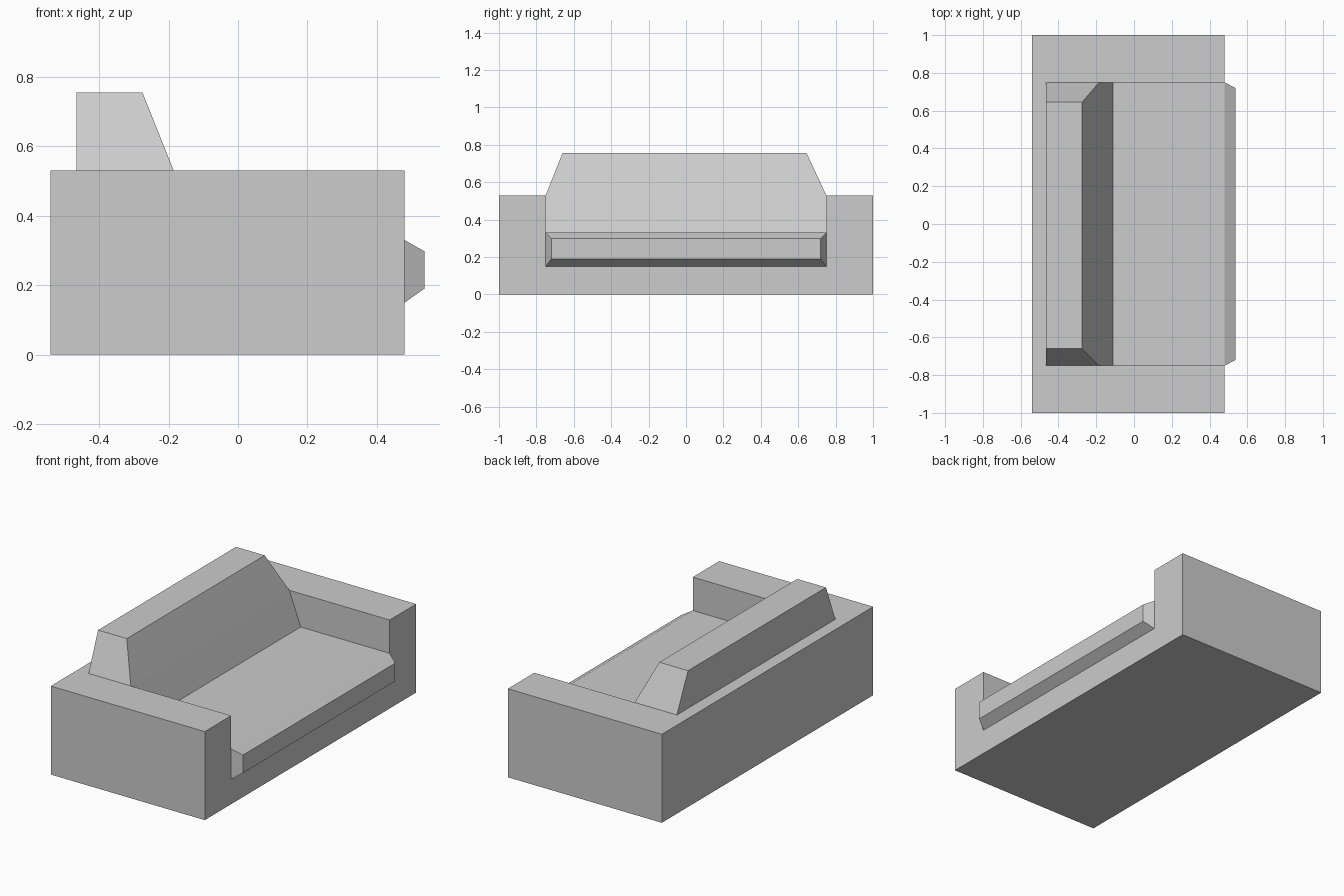
import bpy, bmesh

if "Cube" in bpy.data.objects:
    bpy.data.objects.remove(bpy.data.objects["Cube"])

grey = bpy.data.materials.new("light_grey")
grey.diffuse_color = (0.604, 0.604, 0.604, 1)
grey.use_nodes = True
grey.node_tree.nodes["Principled BSDF"].inputs["Base Color"].default_value = grey.diffuse_color

# Shared dimensions
BACK, FRONT, ARM_TOP, SEAT_TOP = -0.54, 0.48, 0.53, 0.33
END, INNER = 1.0, 0.75                # outer and inner half widths
REST_BACK, REST_FRONT, REST_FOOT = -0.465, -0.185, -0.11
LIP_LOW = 0.15


def build(name, faces):
    """Weld a list of polygons into one outward-facing object."""
    bm = bmesh.new()
    for face in faces:
        bm.faces.new([bm.verts.new(p) for p in face])
    bmesh.ops.remove_doubles(bm, verts=bm.verts, dist=1e-5)
    bmesh.ops.recalc_face_normals(bm, faces=bm.faces)
    mesh = bpy.data.meshes.new(name)
    bm.to_mesh(mesh)
    bm.free()
    mesh.materials.append(grey)
    obj = bpy.data.objects.new(name, mesh)
    bpy.context.collection.objects.link(obj)


def taper(base, tip):
    """Sides between two rings plus the end cap; the base stays open."""
    n = len(base)
    return [(base[i], base[(i + 1) % n], tip[(i + 1) % n], tip[i])
            for i in range(n)] + [tip]


def at_y(y, profile):
    return [(x, y, z) for x, z in profile]


faces = []
for s in (-1, 1):
    o, i = END * s, INNER * s
    # arm: outer side and inner side
    faces.append(at_y(o, [(BACK, 0), (FRONT, 0), (FRONT, ARM_TOP), (BACK, ARM_TOP)]))
    faces.append(at_y(i, [(FRONT, ARM_TOP), (FRONT, SEAT_TOP),
                          (REST_FOOT, SEAT_TOP), (REST_FRONT, ARM_TOP)]))
    # arm: top, front, back and bottom
    faces.append([(BACK, o, ARM_TOP), (FRONT, o, ARM_TOP)] +
                 at_y(i, [(FRONT, ARM_TOP), (REST_FRONT, ARM_TOP),
                          (REST_BACK, ARM_TOP), (BACK, ARM_TOP)]))
    faces.append([(FRONT, o, 0), (FRONT, o, ARM_TOP)] +
                 at_y(i, [(FRONT, ARM_TOP), (FRONT, SEAT_TOP),
                          (FRONT, LIP_LOW), (FRONT, 0)]))
    faces.append([(BACK, o, 0), (BACK, o, ARM_TOP), (BACK, i, ARM_TOP), (BACK, i, 0)])
    faces.append([(BACK, o, 0), (FRONT, o, 0), (FRONT, i, 0), (BACK, i, 0)])

# middle strips: front board, seat, lower backrest, rear ledge, back, bottom
strips = [((FRONT, 0), (FRONT, LIP_LOW)),
          ((FRONT, SEAT_TOP), (REST_FOOT, SEAT_TOP)),
          ((REST_FOOT, SEAT_TOP), (REST_FRONT, ARM_TOP)),
          ((REST_BACK, ARM_TOP), (BACK, ARM_TOP)),
          ((BACK, ARM_TOP), (BACK, 0)),
          ((BACK, 0), (FRONT, 0))]
for a, b in strips:
    faces.append(at_y(-INNER, [a, b]) + at_y(INNER, [b, a]))
build("sofa_frame", faces)

# Upper backrest, tapering upward
build("backrest", taper(
    [(REST_BACK, -INNER, ARM_TOP), (REST_FRONT, -INNER, ARM_TOP),
     (REST_FRONT, INNER, ARM_TOP), (REST_BACK, INNER, ARM_TOP)],
    [(REST_BACK, -0.66, 0.755), (-0.275, -0.66, 0.755),
     (-0.275, 0.645, 0.755), (REST_BACK, 0.645, 0.755)]))

# Cushion edge, tapering forward
build("seat_front", taper(
    [(FRONT, -INNER, LIP_LOW), (FRONT, INNER, LIP_LOW),
     (FRONT, INNER, SEAT_TOP), (FRONT, -INNER, SEAT_TOP)],
    [(0.537, -0.72, 0.19), (0.537, 0.72, 0.19),
     (0.537, 0.72, 0.298), (0.537, -0.72, 0.298)]))
